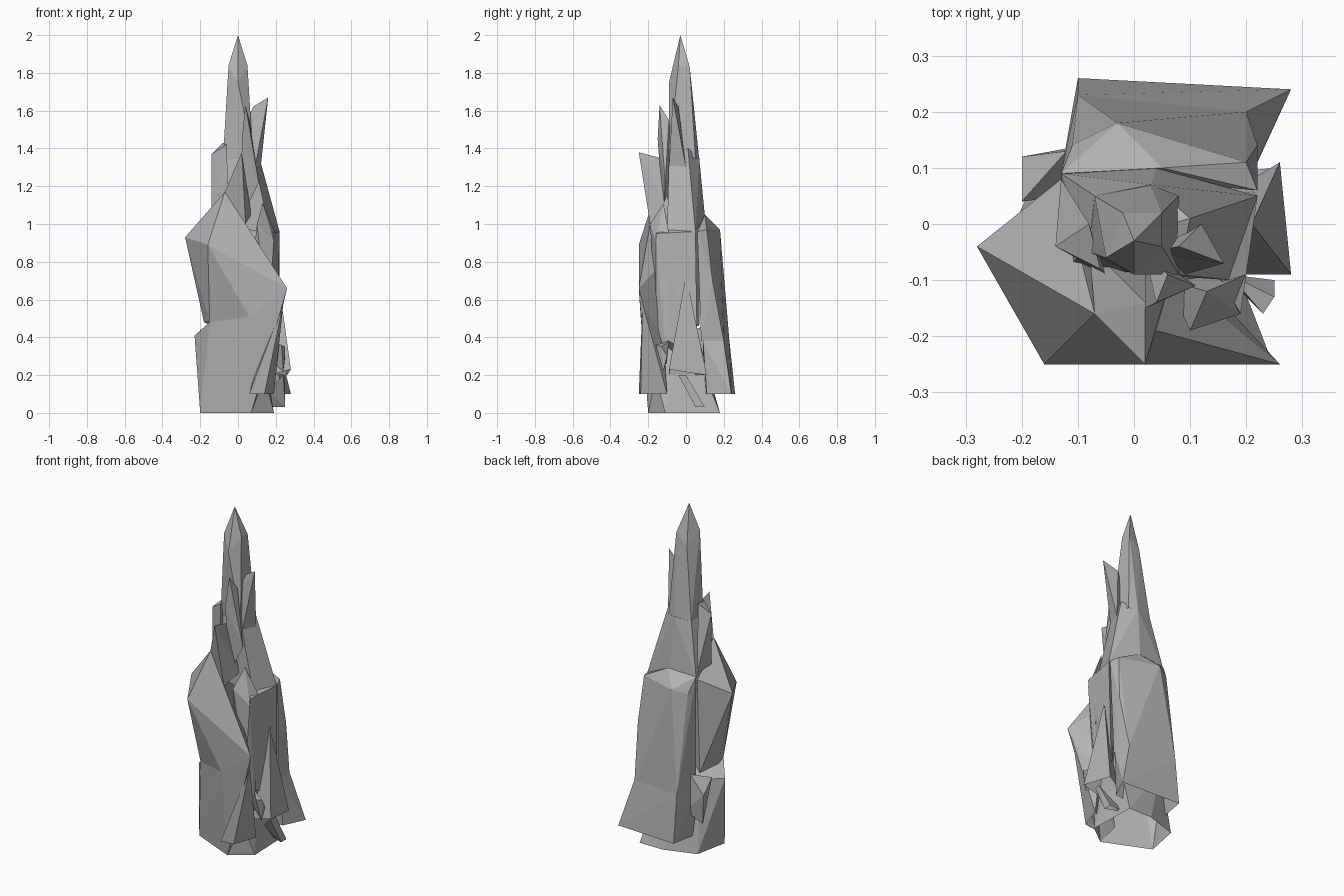
import bpy
import bmesh

default_cube = bpy.data.objects.get("Cube")
if default_cube:
    bpy.data.objects.remove(default_cube, do_unlink=True)

stone = bpy.data.materials.new("grey stone")
stone.use_nodes = True
grey = (0.45, 0.45, 0.45, 1)
stone.diffuse_color = grey
stone.node_tree.nodes["Principled BSDF"].inputs["Base Color"].default_value = grey


def make_shard(name, *corners):
    """Chisel one faceted stone: the hull around its corners, given in hundredths, open beneath."""
    mesh = bpy.data.meshes.new(name)
    shard = bmesh.new()
    for corner in corners:
        shard.verts.new([value / 100 for value in corner])
    result = bmesh.ops.convex_hull(shard, input=shard.verts[:], use_existing_faces=False)
    leftovers = set(result["geom_interior"]) | set(result["geom_unused"])
    loose = [item for item in leftovers if isinstance(item, bmesh.types.BMVert)]
    bmesh.ops.delete(shard, geom=loose, context="VERTS")
    bmesh.ops.recalc_face_normals(shard, faces=shard.faces[:])
    shard.normal_update()
    undersides = [face for face in shard.faces if face.normal.z < -0.9]
    bmesh.ops.delete(shard, geom=undersides, context="FACES")
    shard.to_mesh(mesh)
    shard.free()
    mesh.materials.append(stone)
    stone_object = bpy.data.objects.new(name, mesh)
    bpy.context.collection.objects.link(stone_object)
    return stone_object


# Footing that carries the front slab
make_shard("footing",
           (-20, -8, 0), (7, -20, 0), (19, -11, 0), (18, 18, 0), (3, 18, 0), (-16, 12, 0),
           (-23, -4, 41), (-15, -14, 48), (6, -24, 51), (-14, 6, 42), (12, 0, 45))

# Large leaning slab across the front
make_shard("front_slab",
           (-28, -4, 93), (-16, -25, 89), (-7, -16, 117), (26, -25, 66), (6, -24, 51),
           (-15, -14, 48), (-18, -5, 48), (-14, 7, 46), (-13, 8, 102), (12, -10, 55))
make_shard("front_slab_buttress",
           (26, -25, 66), (6, -24, 51), (7, -20, 0), (15, -13, 20), (12, -10, 55), (0, -16, 10))

# Forward leaning spike above the slab
make_shard("front_spike",
           (2, -25, 138), (2, -14, 135), (-7, -16, 117), (4, -19, 100), (-8, -4, 108), (7, -8, 105))

# Tall central spire
make_shard("spire_tip",
           (0, -3, 200), (-5, -6, 184), (5, 2, 183), (5, -4, 184), (0, -9, 175), (-2, 2, 176),
           (-8, -5, 134), (-7, 5, 134), (8, 5, 135), (8, -9, 135), (3, 7, 134))
make_shard("spire_shoulder",
           (-8, -4, 136), (-7, 5, 134), (3, 7, 135), (10, 1, 140), (8, -9, 136),
           (13, 1, 122), (22, 5, 96), (17, -10, 96), (4, 10, 104), (-13, 9, 103), (-12, -8, 98))

# Broad back stone and the skirt flaring out below it
make_shard("back_slab",
           (-13, 9, 104), (5, 10, 105), (22, 6, 96), (-3, 18, 97), (20, 11, 97), (-11, 14, 95),
           (22, 14, 70), (-6, 20, 70), (20, 20, 38), (21, 8, 38), (-10, 23, 38), (-13, 9, 38))
make_shard("skirt",
           (20, 20, 38), (21, 9, 38), (-10, 23, 38), (-13, 9, 38),
           (-10, 26, 10), (28, 24, 10), (22, 11, 10), (-13, 9, 10))

# Wall and upright blades on the right flank
make_shard("flank_wall",
           (19, -16, 95), (22, 5, 96), (10, 0, 102), (17, -13, 40), (21, 6, 30), (10, -6, 30))
make_shard("flank_blade",
           (13, -12, 111), (20, -9, 95), (19, -16, 91), (10, -19, 100), (16, -16, 50),
           (18, -10, 25), (6, -10, 60))
make_shard("low_blade",
           (21, 0, 73), (28, -9, 23), (26, 11, 20), (16, -9, 20), (16, 5, 20))

# Small shards around the foot
make_shard("front_flare",
           (24, -23, 58), (6, -25, 10), (14, -24, 10), (19, -10, 10), (8, -17, 10), (14, -12, 40))
make_shard("foot_shard",
           (24, -4, 20), (25, 0, 20), (25, 10, 3), (25, 5, 3), (16, 2, 12), (15, 9, 3))
make_shard("flank_chip",
           (25, -13, 35), (25, -10, 30), (23, -16, 36), (17, -10, 28), (17, -9, 38), (24, -12, 22))
make_shard("left_chip",
           (-20, 12, 36), (-12, 13, 47), (-9, 14, 25), (-18, 10, 18), (-20, 4, 44), (-12, 5, 20))

# Splinters around the spire
make_shard("right_splinter",
           (16, -7, 167), (8, -4, 162), (3, -5, 150), (9, -9, 130), (12, 0, 130))
make_shard("front_splinter",
           (4, -14, 163), (2, -15, 145), (6, -9, 155), (11, -11, 122), (3, -12, 105), (2, -5, 130))
make_shard("left_splinter",
           (-14, -4, 137), (-14, -4, 107), (-8, 0, 143), (-6, -8, 142), (-13, 8, 106), (-5, -9, 110))
